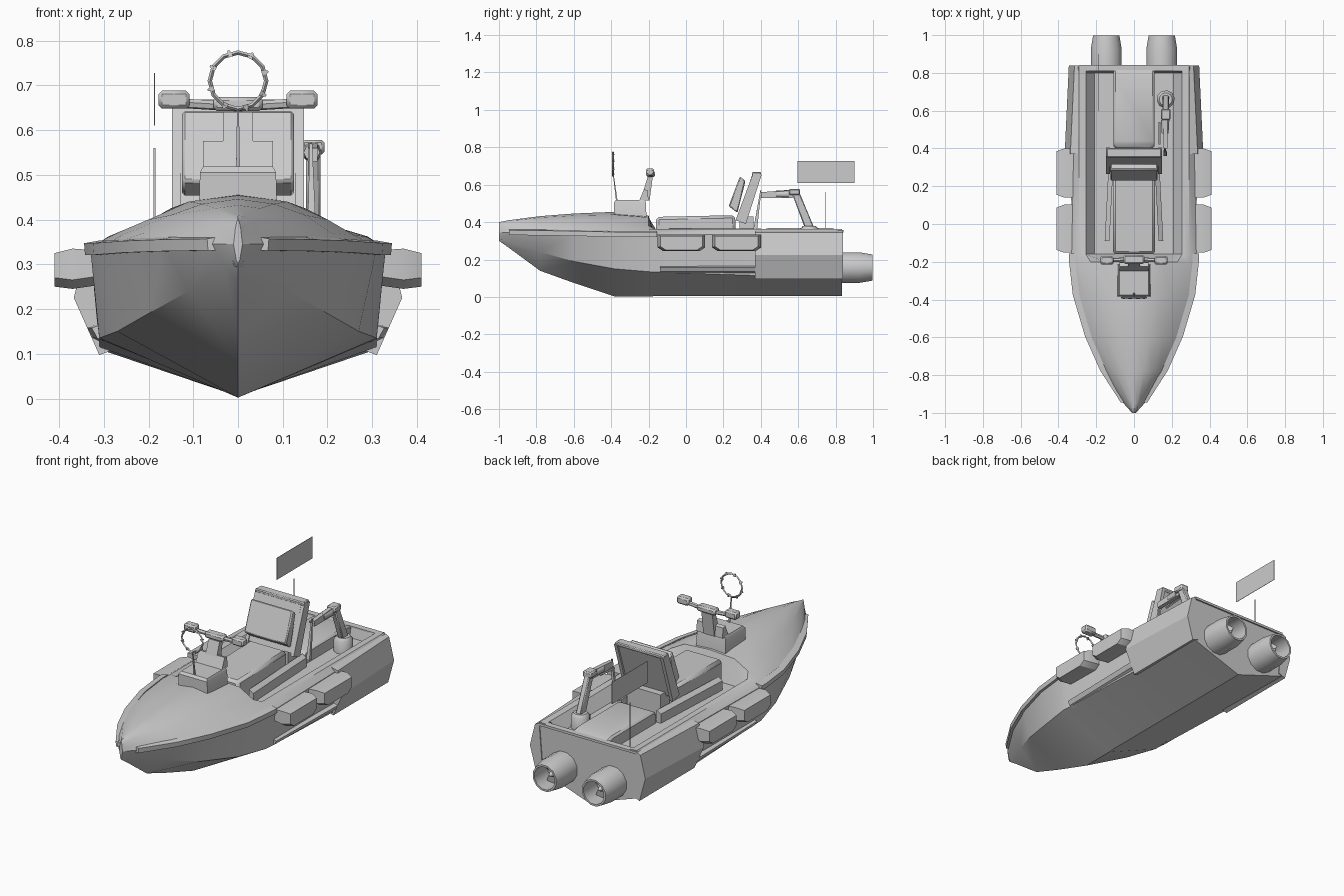
import bpy, bmesh, math
from mathutils import Vector

if "Cube" in bpy.data.objects:
    bpy.data.objects.remove(bpy.data.objects["Cube"])


def loft(name, rings, bevel=0, angle=32):
    """Skin a list of closed rings and cap both ends."""
    bm = bmesh.new()
    vs = [[bm.verts.new(p) for p in r] for r in rings]
    n = len(rings[0])
    for a, b in zip(vs, vs[1:]):
        for i in range(n):
            j = (i + 1) % n
            bm.faces.new((a[i], a[j], b[j], b[i]))
    bm.faces.new(vs[0][::-1])
    bm.faces.new(vs[-1])
    bmesh.ops.recalc_face_normals(bm, faces=bm.faces)
    me = bpy.data.meshes.new(name)
    bm.to_mesh(me)
    bm.free()
    ob = bpy.data.objects.new(name, me)
    bpy.context.collection.objects.link(ob)
    bpy.ops.object.select_all(action='DESELECT')
    ob.select_set(True)
    bpy.context.view_layer.objects.active = ob
    if bevel:
        m = ob.modifiers.new("bevel", 'BEVEL')
        m.width, m.segments = bevel, 1
    bpy.ops.object.shade_smooth_by_angle(angle=math.radians(angle))
    return ob


def prism(name, yz, x0, x1, bevel=0):
    return loft(name, [[(x, y, z) for y, z in yz] for x in (x0, x1)], bevel)


def box(name, x0, x1, y0, y1, z0, z1, bevel=0):
    return prism(name, [(y0, z0), (y1, z0), (y1, z1), (y0, z1)], x0, x1, bevel)


def lathe(name, start, axis, profile, n=8):
    """Rings of (distance along axis, radius)."""
    a = Vector(axis).normalized()
    u = a.orthogonal().normalized()
    v = a.cross(u)
    rings = []
    for d, r in profile:
        rings.append([Vector(start) + a * d + r * (u * math.cos(t) + v * math.sin(t))
                      for t in (2 * math.pi * i / n for i in range(n))])
    return loft(name, rings, angle=50)


def rod(name, p, q, r, r2=None, n=6):
    d = Vector(q) - Vector(p)
    return lathe(name, p, d, [(0, r), (d.length, r2 or r)], n)


# Hull and deck: y, keel z, chine (x, z), gunwale (x, z), three deck points, centre z
fore = [
    (-1.0, .30, .004, .31, .010, .345, .008, .36, .006, .38, .003, .395, .40),
    (-.95, .265, .03, .295, .055, .345, .045, .37, .03, .395, .015, .405, .41),
    (-.78, .14, .11, .24, .165, .343, .14, .365, .10, .40, .05, .425, .432),
    (-.60, .075, .20, .19, .245, .34, .21, .37, .15, .41, .08, .435, .446),
    (-.38, .002, .27, .15, .31, .335, .26, .365, .20, .40, .11, .44, .455),
    (-.20, .002, .31, .135, .33, .335, .29, .362, .23, .38, .15, .425, .435),
]
aft = [(y, .005, cx, cz, gx, .335, .29, .362, .255, .36, .21, f, f)
       for y, cx, cz, gx, f in ((-.16, .31, .133, .33, .30), (.37, .31, .115, .32, .30),
                                (.80, .295, .105, .31, .30), (.81, .295, .105, .31, .35),
                                (.835, .295, .105, .31, .35))]
rings = []
for s in fore + aft:
    half = [(s[i], s[i + 1]) for i in range(2, 12, 2)]
    sec = [(0, s[1])] + half + [(0, s[12])] + [(-x, z) for x, z in half[::-1]]
    rings.append([(x, s[0], z) for x, z in sec])
loft("hull", rings, angle=28)

for side, tag in ((1, "right"), (-1, "left")):
    # Rub rail following the bow edge
    loft("bow_rail_" + tag,
         [[(side * (s[4] + dx), s[0] + .004, s[5] + dz)
           for dx, dz in ((-.02, -.014), (.012, -.014), (.014, .012), (-.02, .018))]
          for s in fore[1:] + aft[:1]])
    # Chine strake
    loft("strake_" + tag,
         [[(side * x, y, z) for x, z in ((w - .02, .125), (w, .135), (w + .012, .158), (w - .01, .165))]
          for y, w in ((-.14, .315), (.37, .325))])
    # Aft side sponson
    loft("sponson_" + tag,
         [[(side * x, y, z) for x, z in ((.27, .112), (.31, .097), (w, .225), (w - .03, .345), (.29, .357))]
          for y, w in ((.37, .367), (.84, .345))])
    # Hull side fenders with tapered ends
    for k, y in enumerate((-.025, .27)):
        h = .127 if k == 0 else .13
        rr = []
        for x, a, z0, z1 in ((.30, h, .255, .33), (.37, h, .245, .335), (.41, h - .015, .25, .325)):
            rr.append([(side * x, y - a, z0 + .02), (side * x, y - a + .03, z0), (side * x, y + a - .03, z0),
                       (side * x, y + a, z0 + .02), (side * x, y + a, z1), (side * x, y - a, z1)])
        loft(f"fender_{tag}_{k}", rr)
    # Water jet nozzle with hub and blades
    jx = side * .147
    lathe("jet_nozzle_" + tag, (jx, .82, .157), (0, 1, 0),
          [(0, .084), (.11, .084), (.178, .072), (.178, .062), (.06, .066)], 12)
    lathe("jet_hub_" + tag, (jx, .87, .157), (0, 1, 0), [(0, .02), (.06, .018), (.09, .004)])
    for k in range(4):
        t = k * math.pi / 2 + .4
        c, s = math.cos(t), math.sin(t)
        loft(f"jet_blade_{tag}_{k}",
             [[(jx + r * c - w * s, .91 + d, .157 + r * s + w * c)
               for w, d in ((-.018, -.012), (-.018, -.008), (.018, .012), (.018, .008))] for r in (.01, .064)])
    # Foot rail beside the seat
    loft("foot_rail_" + tag,
         [[(side * x, y, z) for x, z in ((w, .29), (w, .35), (w - .025, .365), (w - .025, .29))]
          for y, w in ((-.09, .155), (.40, .13))])
    # Seat back uprights
    prism("seat_upright_" + tag, [(.265, .41), (.32, .39), (.405, .655), (.36, .665)],
          side * .128, side * .147)
    # Handlebar grips
    box("grip_" + tag, side * .108, side * .178, -.215, -.17, .648, .688, .008)
    rod("bar_" + tag, (0, -.185, .652), (side * .13, -.192, .66), .011)

# Seat, seat back and rear cover
prism("seat", [(-.16, .29), (.27, .29), (.262, .437), (-.16, .428)], -.112, .112, .015)
prism("seat_pad", [(.228, .485), (.275, .45), (.318, .62), (.288, .645)], -.125, .125, .006)
prism("seat_back", [(.275, .42), (.315, .41), (.395, .65), (.355, .657)], -.13, .13)
box("seat_head_rail", -.145, .145, .352, .402, .648, .668, .005)
box("seat_post", -.10, .10, .285, .36, .29, .43)
prism("rear_cover", [(.40, .29), (.825, .29), (.825, .355), (.78, .368), (.43, .368), (.40, .35)],
      -.108, .108, .01)

# Steering console and column
loft("console", [[(-w, y0, z), (w, y0, z), (w, y1, z), (-w, y1, z)]
                 for z, w, y0, y1 in ((.40, .088, -.385, -.21), (.505, .085, -.385, -.215), (.518, .078, -.375, -.22))])
prism("dash", [(-.25, .515), (-.20, .515), (-.205, .57), (-.225, .575)], -.078, .078)
prism("steering_column", [(-.245, .515), (-.195, .515), (-.178, .64), (-.205, .64)], -.033, .033)
box("bar_clamp", -.055, .055, -.212, -.165, .642, .674, .008)

# Ring sight on a thin stem
rod("sight_stem", (0, -.37, .515), (0, -.388, .65), .006, .003, 4)
bpy.ops.mesh.primitive_torus_add(major_segments=12, minor_segments=4, major_radius=.063, minor_radius=.005,
                                 location=(0, -.39, .71), rotation=(math.pi / 2, 0, 0))
bpy.context.object.name = "sight_ring"
for k in range(8):
    t = k * math.pi / 4 + .3
    c, s = math.cos(t), math.sin(t)
    rod(f"sight_lug_{k}", (.056 * c, -.39, .71 + .056 * s), (.071 * c, -.39, .71 + .071 * s), .009, .003, 4)

# Rear arm on a round base, with a forward boom
ax = .168
lathe("arm_base", (ax, .66, .29), (0, 0, 1), [(0, .048), (.075, .048), (.09, .035)], 10)
prism("arm_post", [(.635, .37), (.685, .37), (.60, .575), (.56, .57)], ax - .016, ax + .016, .005)
box("arm_joint", ax - .025, ax + .025, .55, .61, .545, .578, .006)
prism("arm_boom", [(.40, .53), (.57, .53), (.60, .575), (.40, .56)], ax - .012, ax + .01)
rod("arm_rod", (.135, .42, .535), (.135, .54, .545), .006, n=5)
lathe("arm_head", (.165, .48, .55), (0, 1, 0), [(0, .018), (.07, .022)], 8)
rod("arm_strut", (.165, .37, .36), (.163, .40, .57), .014, .004, 4)

# Flag on the left, floating above its pole
rod("flag_pole", (-.187, .745, .295), (-.187, .745, .56), .003, n=4)
box("flag", -.188, -.186, .597, .90, .61, .728)

# Bow eye and transom cap
bpy.ops.mesh.primitive_torus_add(major_segments=8, minor_segments=4, major_radius=.01, minor_radius=.003,
                                 location=(0, -.985, .305), rotation=(math.pi / 2, 0, 0))
bpy.context.object.name = "bow_eye"
box("transom_cap", -.29, .29, .81, .843, .345, .358)
